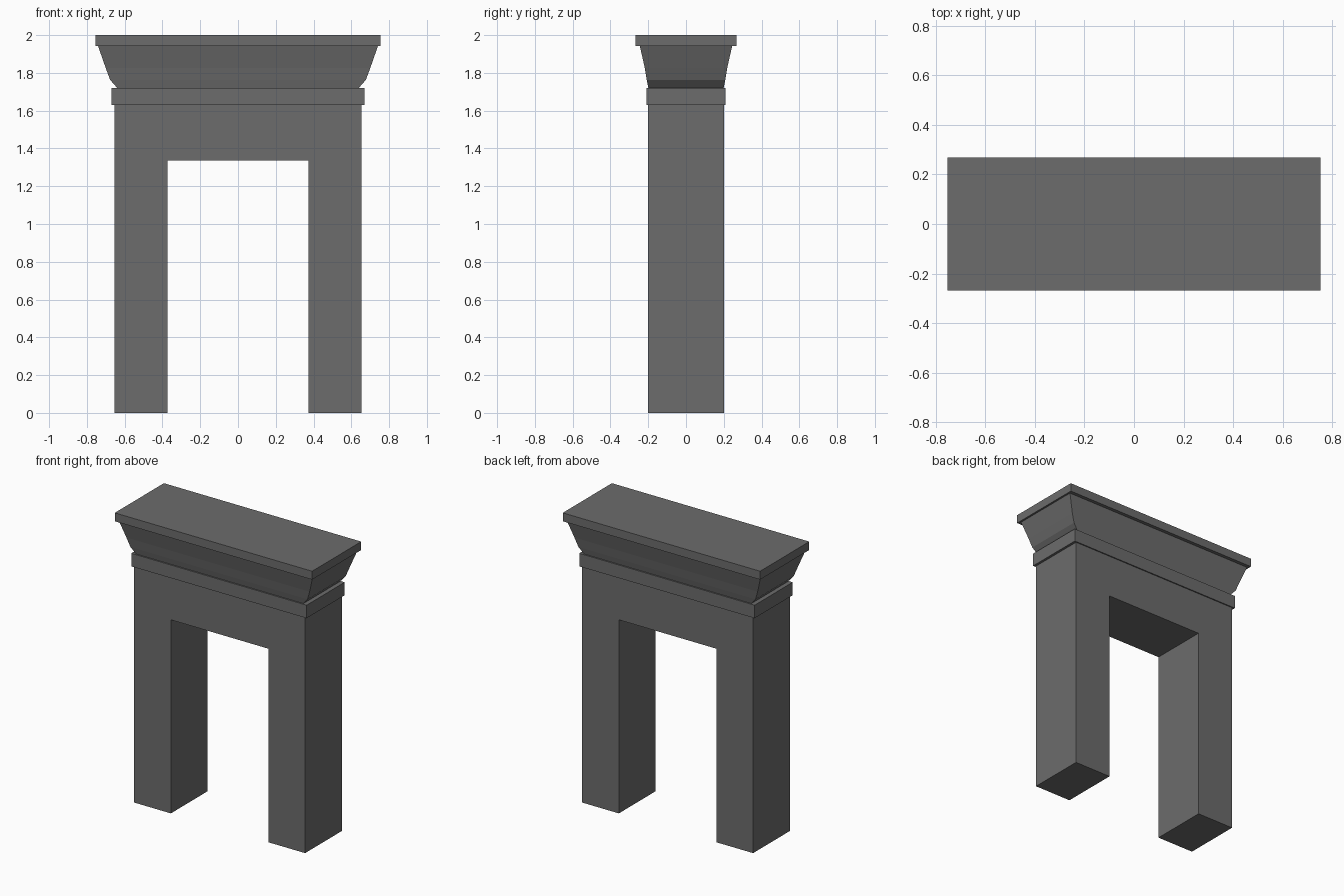
import bpy, bmesh

if "Cube" in bpy.data.objects:
    bpy.data.objects.remove(bpy.data.objects["Cube"])

# Dark grey stone shared by all parts
stone = bpy.data.materials.new("dark_stone")
stone.diffuse_color = (0.15, 0.15, 0.15, 1)
stone.use_nodes = True
stone.node_tree.nodes["Principled BSDF"].inputs["Base Color"].default_value = stone.diffuse_color


def make_object(name, bm):
    bmesh.ops.recalc_face_normals(bm, faces=bm.faces)
    mesh = bpy.data.meshes.new(name)
    bm.to_mesh(mesh)
    bm.free()
    mesh.materials.append(stone)
    obj = bpy.data.objects.new(name, mesh)
    bpy.context.collection.objects.link(obj)
    return obj


def stacked_rings(name, rings):
    """Solid through rectangular rings given as (half_x, half_y, z)."""
    bm = bmesh.new()
    loops = [[bm.verts.new((sx * hx, sy * hy, z))
              for sx, sy in ((-1, -1), (1, -1), (1, 1), (-1, 1))]
             for hx, hy, z in rings]
    for low, high in zip(loops, loops[1:]):
        for i in range(4):
            j = (i + 1) % 4
            bm.faces.new((low[i], low[j], high[j], high[i]))
    bm.faces.new(loops[0][::-1])
    bm.faces.new(loops[-1])
    return make_object(name, bm)


# Gateway: two legs and lintel, one outline extruded through the depth
half = [(0.373, 1.337), (0.373, 0), (0.653, 0), (0.653, 1.64)]
outline = half + [(-x, z) for x, z in reversed(half)]
bm = bmesh.new()
face = bm.faces.new([bm.verts.new((x, -0.20, z)) for x, z in outline])
extruded = bmesh.ops.extrude_face_region(bm, geom=[face], use_keep_orig=True)
new_verts = [g for g in extruded["geom"] if isinstance(g, bmesh.types.BMVert)]
bmesh.ops.translate(bm, verts=new_verts, vec=(0, 0.40, 0))
make_object("gateway", bm)

# Flat band around the lintel
stacked_rings("band", [(0.67, 0.208, 1.63), (0.67, 0.208, 1.72)])

# Flared cornice moulding
stacked_rings("cornice", [(0.635, 0.198, 1.715), (0.677, 0.208, 1.763),
                          (0.70, 0.218, 1.825), (0.742, 0.245, 1.945)])

# Top slab
stacked_rings("top_slab", [(0.754, 0.268, 1.942), (0.754, 0.268, 2.0)])
